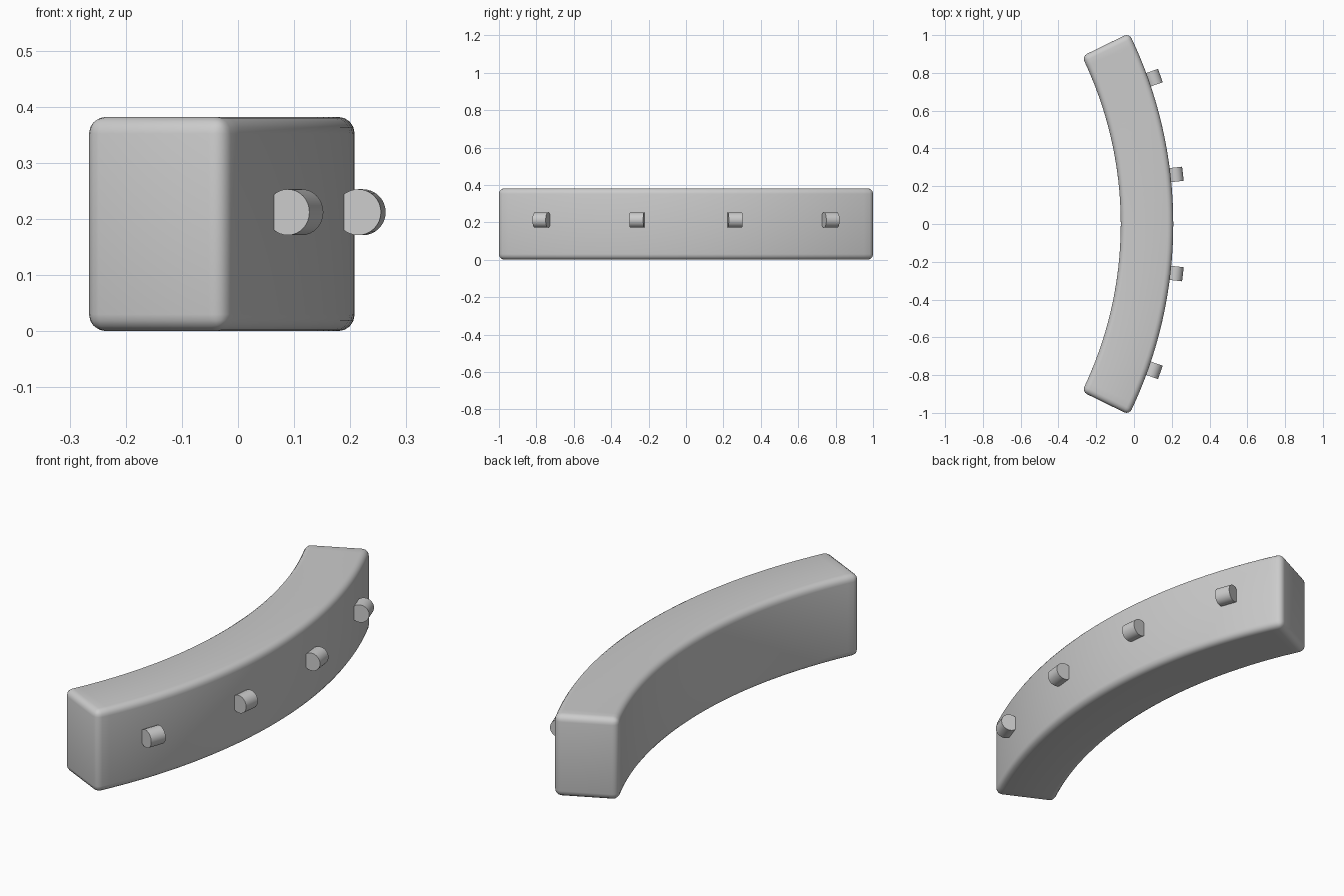
import bpy, bmesh
from math import sin, cos, asin, radians, pi
from mathutils import Matrix

cube = bpy.data.objects.get("Cube")
if cube:
    bpy.data.objects.remove(cube)

OUTER, INNER = 2.30, 2.022      # radii of the curved bar
CENTRE_X = -2.092               # arc centre
HEIGHT = 0.382
HALF_ANGLE = asin(1.01 / OUTER)
STEPS = 32

grey = bpy.data.materials.new("light_grey")
grey.use_nodes = True
grey.diffuse_color = (0.6, 0.6, 0.6, 1)
grey.node_tree.nodes["Principled BSDF"].inputs["Base Color"].default_value = (0.6, 0.6, 0.6, 1)


def finish(name, bm):
    bmesh.ops.recalc_face_normals(bm, faces=bm.faces[:])
    mesh = bpy.data.meshes.new(name)
    bm.to_mesh(mesh)
    bm.free()
    mesh.materials.append(grey)
    obj = bpy.data.objects.new(name, mesh)
    bpy.context.collection.objects.link(obj)
    bpy.ops.object.select_all(action='DESELECT')
    obj.select_set(True)
    bpy.context.view_layer.objects.active = obj
    return obj


# Curved bar: a rectangular section swept along an arc, with rounded edges
bm = bmesh.new()
section = [(INNER, 0), (OUTER, 0), (OUTER, HEIGHT), (INNER, HEIGHT)]
rings = []
for i in range(STEPS + 1):
    a = HALF_ANGLE * (2 * i / STEPS - 1)
    rings.append([bm.verts.new((CENTRE_X + r * cos(a), r * sin(a), z)) for r, z in section])
for p, q in zip(rings, rings[1:]):
    for k in range(4):
        n = (k + 1) % 4
        bm.faces.new((p[k], p[n], q[n], q[k]))
bm.faces.new(rings[0])
bm.faces.new(rings[-1])
bar = finish("curved_bar", bm)
bevel = bar.modifiers.new("rounded_edges", 'BEVEL')
bevel.width = 0.03
bevel.segments = 4
bevel.limit_method = 'ANGLE'
bevel.angle_limit = radians(40)
bpy.ops.object.modifier_apply(modifier=bevel.name)
bpy.ops.object.shade_smooth()

# Four short pegs lying along the arc, partly sunk into the outer face
for i, turn in enumerate((-19.4, -6.46, 6.46, 19.4)):
    a = radians(turn)
    bm = bmesh.new()
    bmesh.ops.create_cone(bm, cap_ends=True, segments=32, radius1=0.041, radius2=0.041, depth=0.075)
    place = (Matrix.Translation((CENTRE_X, 0, 0.212)) @ Matrix.Rotation(a, 4, 'Z')
             @ Matrix.Translation((2.325, 0, 0)) @ Matrix.Rotation(pi / 2, 4, 'X'))
    bm.transform(place)
    finish(f"peg_{i + 1}", bm)
    bpy.ops.object.shade_smooth_by_angle(angle=radians(30))
